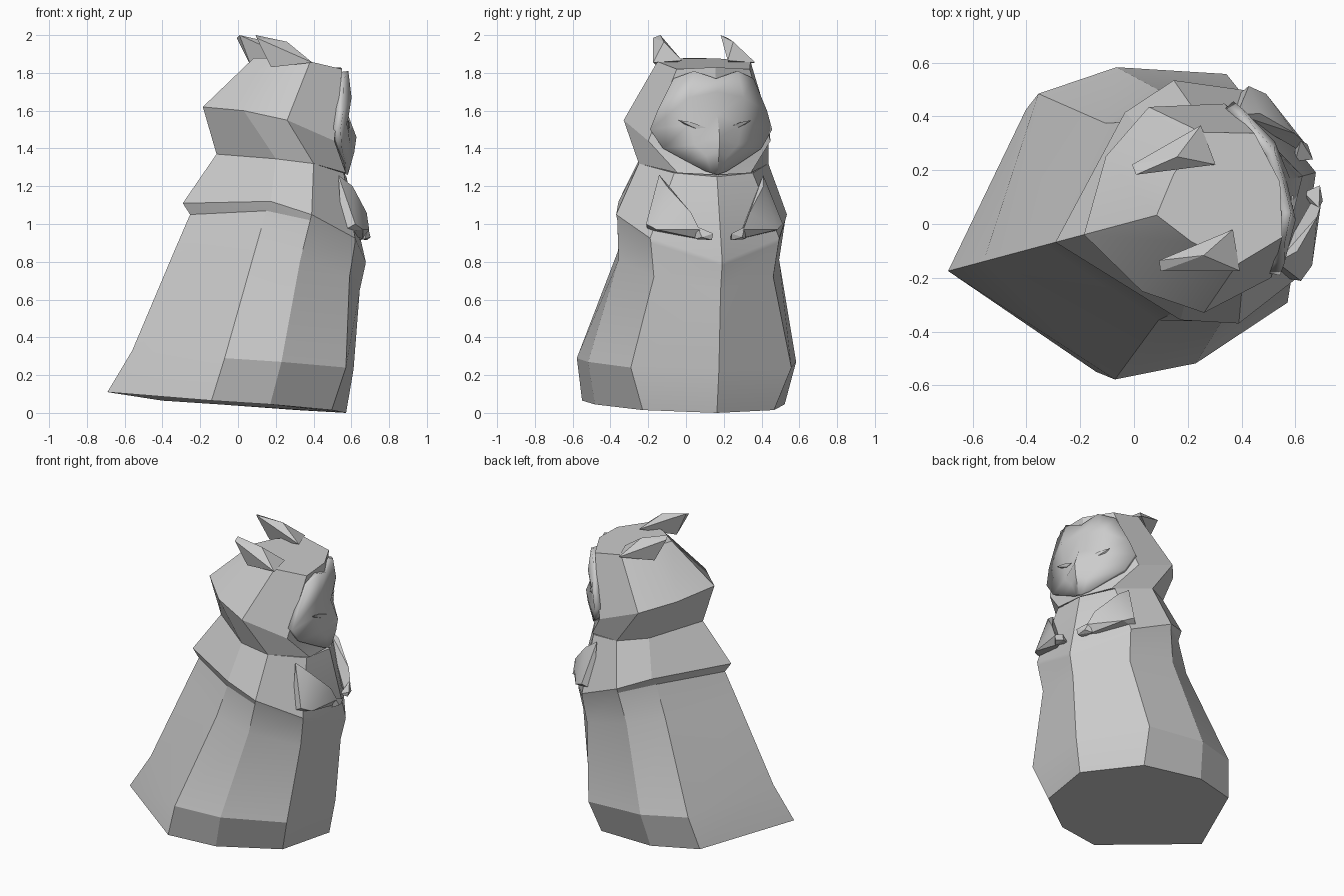
import bpy, bmesh, math
from mathutils import Vector

if "Cube" in bpy.data.objects:
    bpy.data.objects.remove(bpy.data.objects["Cube"])

# The figure is symmetric about a plane turned about 15 degrees from the x axis
T = math.radians(15)
FWD = Vector((math.cos(T), math.sin(T), 0))
SIDE = Vector((-math.sin(T), math.cos(T), 0))


def place(p):
    u, v, z = p
    return FWD * u + SIDE * (v + 0.01) + Vector((0, 0, z))


def flip(p):
    return (p[0], -p[1], p[2])


def finish(name, bm, angle=22):
    me = bpy.data.meshes.new(name)
    bm.to_mesh(me)
    bm.free()
    ob = bpy.data.objects.new(name, me)
    bpy.context.collection.objects.link(ob)
    bpy.ops.object.select_all(action='DESELECT')
    ob.select_set(True)
    bpy.context.view_layer.objects.active = ob
    bpy.ops.object.shade_smooth_by_angle(angle=math.radians(angle))
    return ob


def loft(name, rings):
    """Each ring: back (u,z), three side points (u,v,z), front (u,z)."""
    bm = bmesh.new()
    loops = []
    for back, a, b, c, front in rings:
        half = [flip(a), flip(b), flip(c)]
        pts = [(back[0], 0, back[1])] + half + [(front[0], 0, front[1])] + [c, b, a]
        loops.append([bm.verts.new(place(p)) for p in pts])
    for lo, hi in zip(loops, loops[1:]):
        for j in range(8):
            k = (j + 1) % 8
            bm.faces.new((lo[j], lo[k], hi[k], hi[j]))
    bm.faces.new(loops[0][::-1])
    bm.faces.new(loops[-1])
    return finish(name, bm)


def hull_pair(name, pts):
    for tag, f in (("left", lambda p: p), ("right", flip)):
        bm = bmesh.new()
        for p in pts:
            bm.verts.new(place(f(p)))
        res = bmesh.ops.convex_hull(bm, input=bm.verts[:])
        junk = [g for g in res["geom_interior"] if isinstance(g, bmesh.types.BMVert)]
        bmesh.ops.delete(bm, geom=junk, context='VERTS')
        bmesh.ops.recalc_face_normals(bm, faces=bm.faces[:])
        finish(f"{name}_{tag}", bm)


# Long robe with trailing back, and the shoulder mantle above it
loft("robe_and_mantle", [
    ((-.713, .11), (-.278, .505, .065), (.04, .52, .045), (.42, .36, .015), (.595, 0)),
    ((-.577, .33), (-.218, .55, .29), (.088, .57, .27), (.476, .44, .24), (.636, .23)),
    ((-.345, .86), (-.006, .38, .86), (.226, .44, .81), (.526, .327, .72), (.67, .65)),
    ((-.26, 1.05), (.06, .365, 1.07), (.275, .46, 1.02), (.55, .35, .90), (.70, .78)),
    ((-.30, 1.11), (.075, .40, 1.12), (.281, .468, 1.05), (.55, .354, .925), (.703, .80)),
    ((-.115, 1.37), (.13, .30, 1.345), (.322, .355, 1.32), (.525, .215, 1.27), (.597, 1.25)),
])

# Faceted hood
loft("hood", [
    ((-.115, 1.37), (.13, .30, 1.345), (.322, .355, 1.32), (.54, .20, 1.27), (.585, 1.26)),
    ((-.19, 1.62), (-.036, .26, 1.60), (.166, .396, 1.55), (.441, .335, 1.44), (.56, 1.46)),
    ((.09, 1.88), (.19, .13, 1.875), (.33, .255, 1.86), (.52, .20, 1.82), (.565, 1.83)),
])

# Face mask: centre, middle and outer point of each row, top to chin
rows = [
    ((.578, 0, 1.77), (.575, .12, 1.81), (.525, .22, 1.77)),
    ((.59, 0, 1.70), (.585, .15, 1.67), (.50, .30, 1.60)),
    ((.605, 0, 1.58), (.565, .14, 1.53), (.475, .335, 1.50)),
    ((.652, 0, 1.46), (.585, .12, 1.42), (.50, .27, 1.40)),
    ((.64, 0, 1.38), (.60, .06, 1.36), (.55, .15, 1.33)),
    ((.605, 0, 1.26), (.595, .03, 1.27), (.58, .06, 1.28)),
]
bm = bmesh.new()
grid = [[bm.verts.new(place(p)) for p in (flip(o), flip(m), c, m, o)] for c, m, o in rows]
for up, lo in zip(grid, grid[1:]):
    for j in range(4):
        bm.faces.new((lo[j], lo[j + 1], up[j + 1], up[j]))
mask = finish("face_mask", bm, 32)
mod = mask.modifiers.new("thickness", 'SOLIDIFY')
mod.thickness = 0.04
mod.offset = -1

# Narrow slanted eyes
hull_pair("eye", [(.555, .20, 1.55), (.575, .14, 1.54), (.60, .06, 1.51),
                  (.58, .11, 1.505), (.55, .14, 1.51), (.55, .08, 1.52)])

# Swept-back ears
hull_pair("ear", [(.35, .125, 1.865), (.335, .28, 1.855), (.13, .20, 1.83),
                  (.055, .165, 2.0), (.05, .205, 1.985), (.22, .19, 1.965)])

# Sleeve-like chest leaves and their small tips
hull_pair("sleeve", [(.476, .285, 1.26), (.56, .265, 1.20), (.48, .345, .96),
                     (.545, .375, 1.0), (.665, .16, 1.06), (.69, .12, .97),
                     (.66, .10, .92), (.60, .33, .97)])
hull_pair("sleeve_tip", [(.66, .14, .92), (.68, .13, .985), (.705, .05, .95),
                         (.695, .055, .915), (.64, .06, .92), (.70, .11, .93)])
